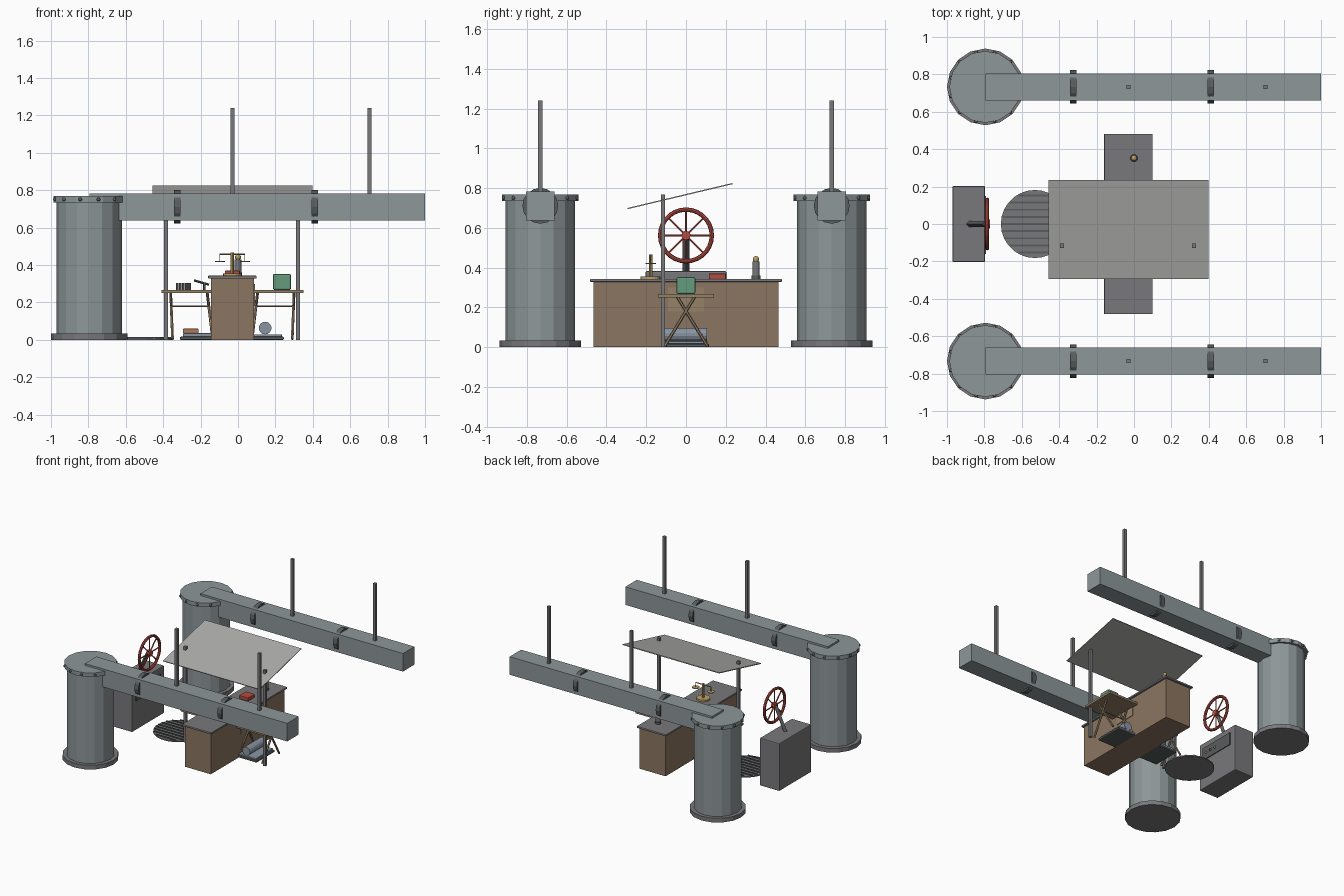
import bpy, math
from mathutils import Vector

if "Cube" in bpy.data.objects:
    bpy.data.objects.remove(bpy.data.objects["Cube"])

def mat(name, r, g, b):
    m = bpy.data.materials.new(name)
    m.diffuse_color = (r, g, b, 1)
    m.use_nodes = True
    m.node_tree.nodes["Principled BSDF"].inputs["Base Color"].default_value = m.diffuse_color
    return m

STEEL = mat("blue_grey_steel", .27, .31, .32)
DARK = mat("dark_metal", .10, .11, .11)
GREY = mat("grey_metal", .19, .19, .20)
WOOD = mat("brown_wood", .26, .18, .12)
TAN = mat("light_wood", .30, .22, .14)
BRASS = mat("brass", .52, .36, .14)
RED = mat("red_paint", .45, .07, .05)
GREEN = mat("green_paint", .13, .33, .20)
CLOTH = mat("canopy_cloth", .42, .42, .41)
BLUE = mat("bedding", .25, .30, .36)
ORANGE = mat("orange_cover", .45, .19, .09)

def finish(name, m):
    o = bpy.context.object
    o.name = name
    o.data.materials.append(m)
    return o

def box(name, m, x0, x1, y0, y1, z0, z1, bevel=0):
    bpy.ops.mesh.primitive_cube_add(size=1, location=((x0+x1)/2, (y0+y1)/2, (z0+z1)/2))
    o = finish(name, m)
    o.scale = (x1-x0, y1-y0, z1-z0)
    bpy.ops.object.transform_apply(location=False, rotation=False, scale=True)
    if bevel:
        b = o.modifiers.new("bevel", 'BEVEL')
        b.width, b.segments = bevel, 2
    return o

def rod(name, m, a, b, r, sides=8):
    a, b = Vector(a), Vector(b)
    d = b - a
    bpy.ops.mesh.primitive_cylinder_add(vertices=sides, radius=r, depth=d.length, location=(a+b)/2)
    o = finish(name, m)
    o.rotation_euler = d.to_track_quat('Z', 'Y').to_euler()
    return o

def disc(name, m, x, y, z0, z1, r, sides=16):
    bpy.ops.mesh.primitive_cylinder_add(vertices=sides, radius=r, depth=z1-z0, location=(x, y, (z0+z1)/2))
    return finish(name, m)

def ball(name, m, loc, r):
    bpy.ops.mesh.primitive_uv_sphere_add(segments=12, ring_count=8, radius=r, location=loc)
    return finish(name, m)

# Two tanks with pipe beams, clamp rings and hanger rods
TX = -.795
for s, side in ((-1, "front"), (1, "back")):
    y = s * .733
    disc(side + "_tank_foot", GREY, TX, y, 0, .034, .205)
    disc(side + "_tank_body", STEEL, TX, y, .034, .735, .175)
    disc(side + "_tank_lid", STEEL, TX, y, .735, .768, .192)
    for i in range(12):
        a = math.radians(15 + 30 * i)
        ball(side + "_lid_bolt", DARK, (TX + .19*math.cos(a), y + .19*math.sin(a), .751), .01)
    box(side + "_beam", STEEL, TX, 1, y-.0725, y+.0725, .638, .783)
    for x in (-.325, .41):
        rod(side + "_beam_clamp", DARK, (x-.018, y, .711), (x+.018, y, .711), .09, 16)
    for x in (-.03, .703):
        box(side + "_hanger_rod", GREY, x-.011, x+.011, y-.011, y+.011, .78, 1.24)

# Sloped canopy on two posts
canopy = box("canopy", CLOTH, -.458, .398, -.272, .272, -.003, .003)
canopy.location = (-.03, -.03, .76)
canopy.rotation_euler.x = math.atan2(.126, .53)
for x in (-.385, .32):
    box("canopy_post", GREY, x-.011, x+.011, -.127, -.105, 0, .768)

# Counter
box("counter_body", WOOD, -.145, .085, -.466, .466, 0, .328)
box("counter_top", GREY, -.16, .10, -.482, .482, .328, .343, .004)
box("counter_inset", TAN, .08, .09, -.09, .09, .18, .30)

# Balance scale on the counter
SX, SY = -.03, -.178
disc("scale_base", BRASS, SX, SY, .343, .356, .05)
rod("scale_column", BRASS, (SX, SY, .35), (SX, SY, .467), .009)
rod("scale_beam", BRASS, (SX-.068, SY, .458), (SX+.068, SY, .458), .004)
for s in (-1, 1):
    disc("scale_pan", BRASS, SX + s*.067, SY, .417, .423, .027)
    rod("scale_hanger", BRASS, (SX + s*.067, SY, .42), (SX + s*.067, SY, .458), .002, 6)

# Red book and small lamp
box("red_book", RED, -.07, .01, .115, .2, .343, .37, .003)
disc("lamp_base", DARK, 0, .352, .343, .36, .022, 12)
disc("lamp_body", GREY, 0, .352, .36, .43, .018, 12)
ball("lamp_bulb", BRASS, (0, .352, .442), .016)

# Folding tables either side of the counter, with crossed legs
for s, side in ((-1, "left"), (1, "right")):
    X = lambda d: -.03 + s * d
    xs = sorted((X(.112), X(.38)))
    box(side + "_table_top", TAN, *xs, -.142, .142, .25, .267)
    for top, bot in ((.33, .32), (.135, .105)):
        for t in (-1, 1):
            rod(side + "_table_leg", TAN, (X(top), t*.045, .255), (X(bot), -t*.108, .004), .008, 6)
    rod(side + "_table_brace", TAN, (X(.325), 0, .18), (X(.125), 0, .18), .005, 6)

# Things on the tables
box("green_case", GREEN, .187, .283, -.048, .047, .267, .353, .008)
for i in range(5):
    disc("small_jar", GREY, -.325 + i*.0165, 0, .267, .303, .0075, 10)
rod("tilted_tool", DARK, (-.235, .01, .318), (-.155, .01, .295), .006)
disc("tool_stand", DARK, -.18, .01, .267, .303, .006)

# Bedding and mat beneath the tables
box("bed_base", DARK, .08, .245, -.115, .115, 0, .017, .005)
box("bed_mattress", BLUE, .08, .235, -.108, .108, .017, .03, .004)
rod("bed_roll", BLUE, (.145, -.105, .063), (.145, .105, .063), .034, 14)
box("floor_mat", DARK, -.31, -.14, -.115, .115, 0, .017, .005)
box("floor_blanket", BLUE, -.295, -.14, -.105, .105, .017, .036, .005)
box("orange_parcel", ORANGE, -.295, -.21, -.06, .04, .036, .06, .004)

# Round floor grate with bars
disc("floor_grate", GREY, -.53, 0, 0, .009, .182, 28)
for i in range(-4, 5):
    y = i * .038
    h = math.sqrt(.176**2 - y*y)
    box("grate_bar", DARK, -.53-h, -.53+h, y-.005, y+.005, .009, .016)

# Control cabinet with handwheel
box("cabinet", GREY, -.97, -.797, -.203, .203, 0, .382, .006)
box("cabinet_panel", DARK, -.8, -.79, -.16, .15, .235, .335)
for i, m in enumerate((BRASS, RED, GREEN)):
    ball("panel_light", m, (-.789, -.12 + i*.05, .285), .01)
WX, WZ = -.785, .562
rod("wheel_support", DARK, (-.885, 0, .37), (WX-.01, 0, WZ), .017, 4)
bpy.ops.mesh.primitive_torus_add(location=(WX, 0, WZ), rotation=(0, math.pi/2, 0), major_radius=.13,
                                 minor_radius=.011, major_segments=28, minor_segments=8)
finish("wheel_rim", RED)
rod("wheel_hub", RED, (WX-.015, 0, WZ), (WX+.015, 0, WZ), .023, 12)
for i in range(8):
    a = i * math.pi / 4
    rod("wheel_spoke", RED, (WX, 0, WZ), (WX, .13*math.cos(a), WZ + .13*math.sin(a)), .005, 6)
